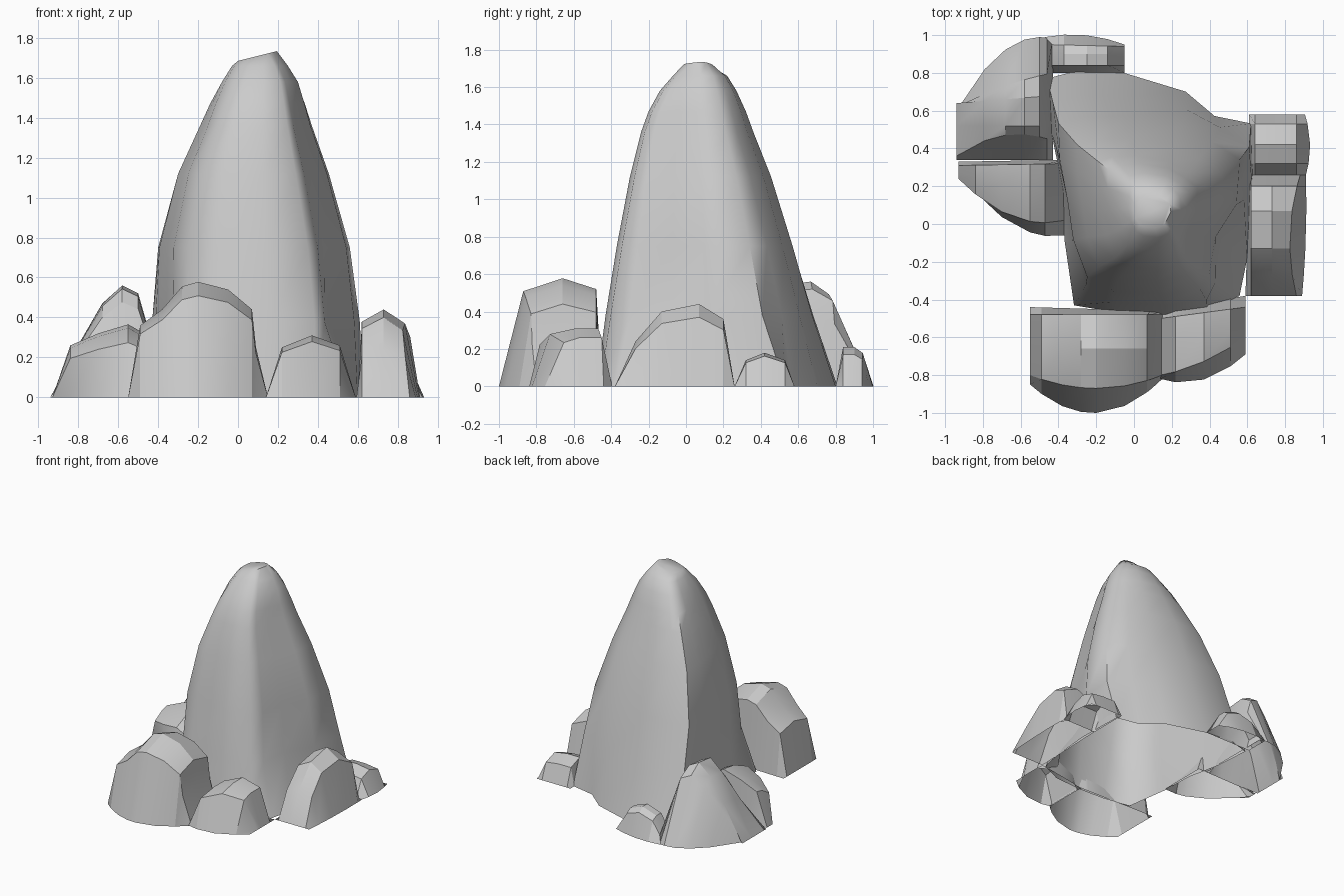
import bpy, math

if "Cube" in bpy.data.objects:
    bpy.data.objects.remove(bpy.data.objects["Cube"])

def finish(name, verts, faces, angle):
    me = bpy.data.meshes.new(name)
    me.from_pydata(verts, [], faces)
    ob = bpy.data.objects.new(name, me)
    bpy.context.collection.objects.link(ob)
    bpy.ops.object.select_all(action='DESELECT')
    ob.select_set(True)
    bpy.context.view_layer.objects.active = ob
    bpy.ops.object.mode_set(mode='EDIT')
    bpy.ops.mesh.select_all(action='SELECT')
    bpy.ops.mesh.remove_doubles(threshold=0.001)
    bpy.ops.mesh.normals_make_consistent(inside=False)
    bpy.ops.object.mode_set(mode='OBJECT')
    bpy.ops.object.shade_smooth_by_angle(angle=math.radians(angle))
    return ob

def fit(pts, x0, x1, y0, y1):
    xs, ys = [p[0] for p in pts], [p[1] for p in pts]
    return [(x0 + (x - min(xs)) / (max(xs) - min(xs)) * (x1 - x0),
             y0 + (y - min(ys)) / (max(ys) - min(ys)) * (y1 - y0)) for x, y in pts]

# Central spire: irregular footprint, notched at the front right above the base,
# that becomes rounder towards the peak
foot = [(-.31, -.43), (-.08, -.47), (.15, -.48), (.38, -.46), (.55, -.38), (.59, -.18),
        (.62, .15), (.61, .54), (.42, .58), (.27, .71), (-.05, .81), (-.30, .82),
        (-.45, .78), (-.43, .50), (-.37, .20), (-.36, -.08)]
body = [(-.27, -.36), (-.12, -.46), (.15, -.48), (.38, -.45), (.43, -.33), (.45, -.06),
        (.58, .17), (.61, .50), (.45, .62), (.27, .73), (-.05, .81), (-.30, .82),
        (-.45, .78), (-.43, .50), (-.37, .20), (-.34, -.08)]
# z, x min, x max, y min, y max, roundness
levels = [(0, -.46, .63, -.48, .81, 0), (.38, -.43, .61, -.43, .68, .03),
          (.75, -.40, .56, -.37, .57, .13), (1.12, -.30, .455, -.30, .455, .2),
          (1.36, -.19, .37, -.24, .36, .2), (1.47, -.14, .335, -.20, .32, .3),
          (1.58, -.08, .30, -.14, .27, .5),
          (1.66, -.03, .25, -.07, .22, .6), (1.71, .0, .195, -.02, .15, .6)]
verts, faces, n = [], [], len(foot)
for z, x0, x1, y0, y1, r in levels:
    ring = []
    for x, y in fit(foot if z == 0 else body, -1, 1, -1, 1):
        d = math.hypot(x, y)
        ring.append((x * (1 - r) + r * x / d, y * (1 - r) + r * y / d))
    tilt = .25 if z > 1.7 else 0
    verts += [(x, y, z + tilt * (x - .1)) for x, y in fit(ring, x0, x1, y0, y1)]
for k in range(len(levels) - 1):
    for i in range(n):
        j = (i + 1) % n
        faces.append((k * n + i, k * n + j, k * n + n + j, k * n + n + i))
faces.append(tuple(range(len(verts) - n, len(verts))))
finish("rock_spire", verts, faces, 60)

def rock(name, arch, rows, along_x=False):
    """arch: (u, z) profile; rows: (v at start, v at end, bulge, height factor)."""
    verts, faces, n = [], [], len(arch)
    u0, u1 = arch[0][0], arch[-1][0]
    for va, vb, bulge, h in rows:
        for u, z in arch:
            t = (u - u0) / (u1 - u0)
            v = va + (vb - va) * t + bulge * 4 * t * (1 - t)
            verts.append((v, u, z * h) if along_x else (u, v, z * h))
    for k in range(len(rows) - 1):
        for i in range(n - 1):
            a = k * n + i
            faces.append((a, a + 1, a + n + 1, a + n))
    finish(name, verts, faces, 25)

# Front boulders
rock("front_boulder",
     [(-.55, 0), (-.49, .36), (-.38, .44), (-.28, .555), (-.20, .578), (-.05, .54),
      (.07, .44), (.09, .25), (.15, 0)],
     [(-.85, -.82, -.165, 0), (-.80, -.80, -.07, .88), (-.66, -.66, 0, 1),
      (-.48, -.48, 0, .9), (-.44, -.46, 0, 0)])
rock("front_right_boulder",
     [(.14, 0), (.22, .25), (.37, .31), (.51, .26), (.59, 0)],
     [(-.82, -.69, -.07, 0), (-.80, -.60, -.03, .9), (-.62, -.56, 0, 1),
      (-.50, -.44, 0, 1), (-.46, -.38, 0, 0)])

# Left boulders
rock("left_front_boulder",
     [(-.93, 0), (-.84, .26), (-.70, .32), (-.55, .365), (-.47, .32), (-.36, 0)],
     [(.28, -.06, -.11, 0), (.24, .02, -.09, .75), (.27, .14, 0, .95),
      (.31, .32, 0, 1), (.33, .34, 0, 0)])
rock("left_back_boulder",
     [(-.94, 0), (-.79, .28), (-.68, .47), (-.58, .56), (-.50, .52), (-.46, .38), (-.43, 0)],
     [(.34, .34, 0, 0), (.36, .44, .07, .85), (.52, .52, 0, .97), (.64, .68, 0, 1),
      (.62, .80, .02, .88), (.60, .98, .13, 0)])

# Small back boulder
rock("back_boulder",
     [(-.47, 0), (-.37, .17), (-.25, .21), (-.14, .17), (-.05, 0)],
     [(.99, .95, .03, 0), (.95, .94, 0, .85), (.90, .90, 0, 1), (.84, .84, 0, 1), (.80, .80, 0, 0)])

# Right boulders
rock("right_boulder",
     [(-.38, 0), (-.27, .24), (-.13, .40), (.07, .44), (.20, .36), (.26, 0)],
     [(.89, .91, .01, 0), (.86, .88, -.045, .84), (.73, .73, 0, 1), (.62, .62, 0, .86),
      (.59, .61, 0, 0)], True)
rock("right_back_boulder",
     [(.26, 0), (.32, .14), (.42, .18), (.53, .14), (.58, 0)],
     [(.91, .905, .025, 0), (.86, .86, 0, .9), (.75, .75, 0, 1), (.64, .64, 0, 1),
      (.61, .61, 0, 0)], True)
